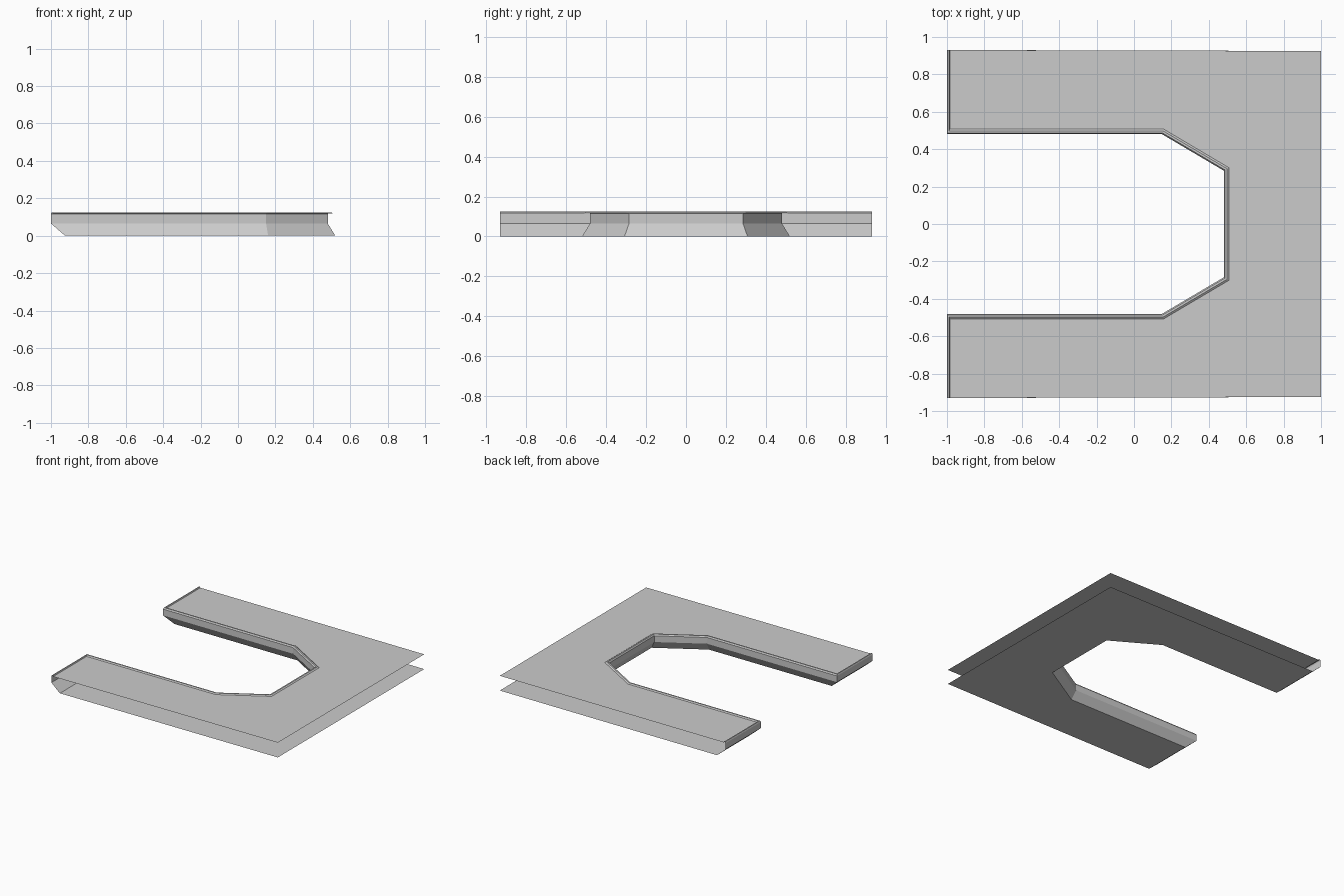
import bpy, bmesh, math

if "Cube" in bpy.data.objects:
    bpy.data.objects.remove(bpy.data.objects["Cube"])

grey = bpy.data.materials.new("plain grey")
grey.diffuse_color = (0.6, 0.6, 0.6, 1)
grey.use_nodes = True
grey.node_tree.nodes["Principled BSDF"].inputs["Base Color"].default_value = grey.diffuse_color


def ring(end, d, z):
    """Outline of the U-shaped opening, set back by end at the leg tips and d in the notch."""
    half = [(-1 + end, 0.93),
            (-1 + end, 0.48 + d),
            (0.15 + d * math.tan(math.radians(15.3)), 0.48 + d),
            (0.48 + d, 0.285 + d * math.tan(math.radians(29.7)))]
    pts = half + [(x, -y) for x, y in reversed(half)]
    return [(x, y, z) for x, y in pts]


def make(name, rings, sheet=False, flip=False):
    """Loft the rings into an open wall, or fill one ring out to the back edge."""
    bm = bmesh.new()
    loops = [[bm.verts.new(p) for p in r] for r in rings]
    for a, b in zip(loops, loops[1:]):
        for i in range(len(a) - 1):
            bm.faces.new((a[i], a[i + 1], b[i + 1], b[i]))
    if sheet:
        z = rings[0][0][2]
        corners = [bm.verts.new((1, y, z)) for y in (-0.925, 0.925)]
        f = bm.faces.new(loops[0] + corners)
        f.normal_update()
        if (f.normal.z < 0) != flip:
            f.normal_flip()
        bmesh.ops.triangulate(bm, faces=[f])
    me = bpy.data.meshes.new(name)
    bm.to_mesh(me)
    bm.free()
    me.materials.append(grey)
    ob = bpy.data.objects.new(name, me)
    bpy.context.collection.objects.link(ob)
    return ob


# bottom and top panels, open along the outer sides
make("bottom_panel", [ring(0.075, 0.04, 0)], sheet=True, flip=True)
make("top_panel", [ring(0.016, 0.028, 0.118)], sheet=True)

# undercut edge wall around the notch and leg tips
make("edge_wall", [ring(0.075, 0.04, 0), ring(0, 0, 0.065), ring(0, 0, 0.115)])

# thin raised lip along the top of the wall
make("raised_lip", [ring(0, 0, 0.115), ring(0.004, 0.007, 0.125),
                    ring(0.012, 0.018, 0.125), ring(0.016, 0.028, 0.118)])
